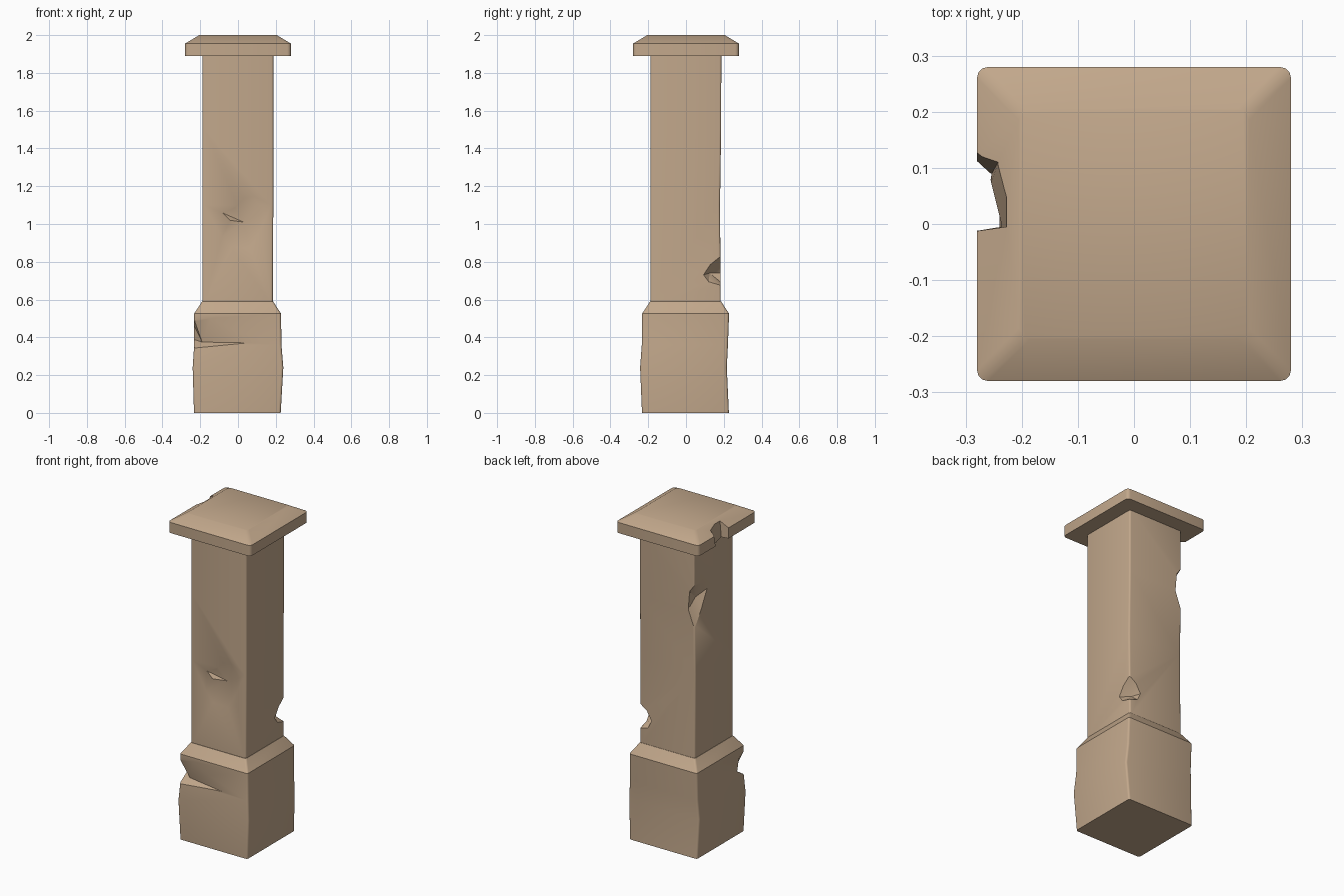
import bpy, bmesh, math

if "Cube" in bpy.data.objects:
    bpy.data.objects.remove(bpy.data.objects["Cube"])

stone = bpy.data.materials.new("tan stone")
stone.diffuse_color = (0.54, 0.39, 0.26, 1)
stone.use_nodes = True
stone.node_tree.nodes["Principled BSDF"].inputs["Base Color"].default_value = stone.diffuse_color


def add_object(name, bm):
    bmesh.ops.recalc_face_normals(bm, faces=bm.faces)
    me = bpy.data.meshes.new(name)
    bm.to_mesh(me)
    bm.free()
    me.materials.append(stone)
    ob = bpy.data.objects.new(name, me)
    bpy.context.collection.objects.link(ob)
    return ob


def bridge(bm, loops):
    for a, b in zip(loops, loops[1:]):
        n = len(a)
        for i in range(n):
            j = (i + 1) % n
            bm.faces.new((a[i], a[j], b[j], b[i]))
    bm.faces.new(loops[0][::-1])
    bm.faces.new(loops[-1])


def block(name, rings, r):
    """Loft of rounded rectangles: (x0, x1, y0, y1, z)."""
    bm = bmesh.new()
    loops = []
    for x0, x1, y0, y1, z in rings:
        corners = ((x1 - r, y1 - r), (x0 + r, y1 - r), (x0 + r, y0 + r), (x1 - r, y0 + r))
        loop = []
        for k, (cx, cy) in enumerate(corners):
            for s in range(4):
                a = math.pi / 2 * (k + s / 3)
                loop.append(bm.verts.new((cx + r * math.cos(a), cy + r * math.sin(a), z)))
        loops.append(loop)
    bridge(bm, loops)
    return add_object(name, bm)


def chip(outline, inner, outer):
    """Cutter: outline on the stone surface joined to an inner and an outer tip."""
    bm = bmesh.new()
    loop = [bm.verts.new(p) for p in outline]
    for tip in (bm.verts.new(inner), bm.verts.new(outer)):
        for i, v in enumerate(loop):
            bm.faces.new((v, loop[(i + 1) % len(loop)], tip))
    ob = add_object("chip_cutter", bm)
    ob.hide_render = True
    return ob


def carve(ob, cutters):
    for c in cutters:
        m = ob.modifiers.new("chip", 'BOOLEAN')
        m.operation, m.solver, m.object = 'DIFFERENCE', 'EXACT', c
    bpy.context.view_layer.update()
    dg = bpy.context.evaluated_depsgraph_get()
    me = bpy.data.meshes.new_from_object(ob.evaluated_get(dg))
    ob.modifiers.clear()
    ob.data = me
    for c in cutters:
        bpy.data.objects.remove(c)
    bpy.ops.object.select_all(action='DESELECT')
    ob.select_set(True)
    bpy.context.view_layer.objects.active = ob
    bpy.ops.object.shade_smooth_by_angle(angle=math.radians(32))


# Worn base with chamfered top
base = block("base", [
    (-.233, .226, -.233, .227, 0), (-.24, .24, -.243, .216, .24),
    (-.232, .23, -.234, .222, .36), (-.233, .228, -.233, .228, .525),
    (-.19, .186, -.19, .186, .59)], .012)
carve(base, [chip(
    [(.09, -.24, .37), (-.02, -.237, .45), (-.14, -.236, .51), (-.24, -.24, .515),
     (-.236, -.18, .47), (-.238, -.16, .39), (-.245, -.245, .335)],
    (-.19, -.195, .375), (-.6, -.6, .42))])

# Square shaft: front pit, back right notch, back left flake
shaft = block("shaft", [
    (-.188, .184, -.188, .184, .58), (-.189, .187, -.188, .18, 1.1),
    (-.188, .187, -.188, .186, 1.5), (-.188, .187, -.188, .187, 1.9)], .01)
pit = [(-.085, 1.06), (-.02, 1.09), (.03, 1.14), (.085, 1.155), (.125, 1.06),
       (.125, .97), (.065, .865), (-.04, .87), (-.09, .93), (-.045, 1.02)]
carve(shaft, [
    chip([(x, -.19, z) for x, z in pit], (.03, -.148, 1.01), (.03, -.4, 1.01)),
    chip([(.19, .187, .835), (.19, .13, .79), (.19, .09, .73), (.19, .12, .69),
          (.19, .187, .67), (.13, .187, .69), (.105, .187, .74), (.14, .187, .80)],
         (.125, .125, .74), (.5, .5, .74)),
    chip([(-.19, .19, 1.66), (-.155, .19, 1.61), (-.145, .19, 1.49), (-.19, .19, 1.37),
          (-.19, .12, 1.48), (-.19, .06, 1.59), (-.19, .1, 1.645)],
         (-.152, .125, 1.55), (-.5, .5, 1.53))])

# Cap slab with sloped top and a broken left rim
cap = block("cap", [(-h, h, -h, h, z) for h, z in ((.28, 1.89), (.28, 1.955), (.205, 2.0))], .02)
bm = bmesh.new()
low = [(-.35, -.012), (-.28, -.012), (-.237, -.005), (-.257, .075), (-.255, .087), (-.28, .11), (-.35, .13)]
high = [(-.35, -.014), (-.28, -.013), (-.225, -.005), (-.225, .06), (-.238, .118), (-.28, .14), (-.35, .16)]
bridge(bm, [[bm.verts.new((x, y, z)) for x, y in pts] for pts, z in ((low, 1.88), (high, 2.01))])
rim_cutter = add_object("rim_cutter", bm)
rim_cutter.hide_render = True
carve(cap, [rim_cutter])
